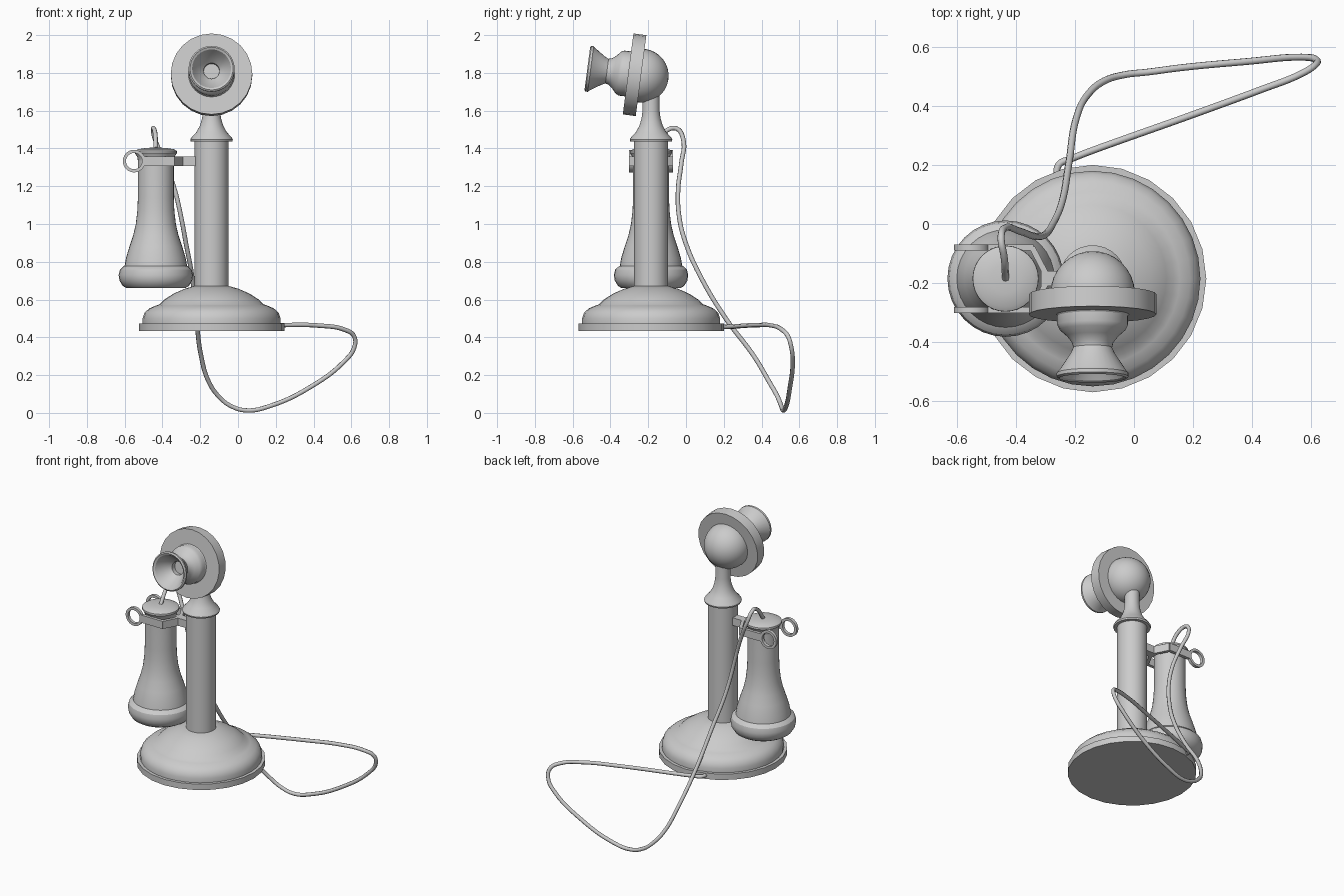
import bpy
import bmesh
import math
from mathutils import Matrix, Vector

default_cube = bpy.data.objects.get("Cube")
if default_cube:
    bpy.data.objects.remove(default_cube, do_unlink=True)

# One grey finish for every part
grey = bpy.data.materials.new("plain grey")
grey.use_nodes = True
grey.diffuse_color = (0.6, 0.6, 0.6, 1)
grey.node_tree.nodes["Principled BSDF"].inputs["Base Color"].default_value = grey.diffuse_color


def finish(obj, angle=30):
    """Give an object the shared material and shade it, keeping hard edges."""
    obj.data.materials.clear()
    obj.data.materials.append(grey)
    bpy.ops.object.select_all(action="DESELECT")
    obj.select_set(True)
    bpy.context.view_layer.objects.active = obj
    bpy.ops.object.shade_smooth_by_angle(angle=math.radians(angle))
    return obj


def add_mesh(name, bm):
    bmesh.ops.recalc_face_normals(bm, faces=bm.faces[:])
    mesh = bpy.data.meshes.new(name)
    bm.to_mesh(mesh)
    bm.free()
    obj = bpy.data.objects.new(name, mesh)
    bpy.context.collection.objects.link(obj)
    return obj


def lathe(name, profile, frame, sides=32):
    """Turn (radius, height) points around the z axis of the given frame."""
    bm = bmesh.new()
    verts = [bm.verts.new((r, 0, h)) for r, h in profile]
    edges = [bm.edges.new(pair) for pair in zip(verts, verts[1:])]
    bmesh.ops.spin(bm, geom=verts + edges, cent=(0, 0, 0), axis=(0, 0, 1),
                   angle=math.tau, steps=sides, use_duplicate=False)
    bmesh.ops.remove_doubles(bm, verts=bm.verts[:], dist=0.0005)
    bm.transform(frame)
    return finish(add_mesh(name, bm))


def box(name, start, end, width, height):
    """Level bar running between two points."""
    start, end = Vector(start), Vector(end)
    run = end - start
    bm = bmesh.new()
    bmesh.ops.create_cube(bm, size=1)
    bm.transform(Matrix.Translation((start + end) / 2)
                 @ Matrix.Rotation(math.atan2(run.y, run.x), 4, "Z")
                 @ Matrix.Diagonal((run.length, width, height, 1)))
    return finish(add_mesh(name, bm))


def tube(name, points, radius):
    """Round cord through the given points, turned into a mesh."""
    curve = bpy.data.curves.new(name + "_path", "CURVE")
    curve.dimensions = "3D"
    curve.resolution_u = 6
    curve.bevel_depth = radius
    curve.bevel_resolution = 2
    curve.use_fill_caps = True
    spline = curve.splines.new("BEZIER")
    spline.bezier_points.add(len(points) - 1)
    for knot, point in zip(spline.bezier_points, points):
        knot.co = point
        knot.handle_left_type = knot.handle_right_type = "AUTO"
    helper = bpy.data.objects.new(name + "_path", curve)
    bpy.context.collection.objects.link(helper)
    graph = bpy.context.evaluated_depsgraph_get()
    mesh = bpy.data.meshes.new_from_object(helper.evaluated_get(graph))
    bpy.data.objects.remove(helper, do_unlink=True)
    obj = bpy.data.objects.new(name, mesh)
    bpy.context.collection.objects.link(obj)
    return finish(obj, 50)


AXIS_X, AXIS_Y = -0.14, -0.185
stand = Matrix.Translation((AXIS_X, AXIS_Y, 0))

# Stand: stepped foot, column and flared collar with neck
lathe("base_flange", [(0, 0.433), (0.385, 0.433), (0.385, 0.472), (0, 0.472)], stand, 24)
lathe("base_dome", [(0.365, 0.47), (0.365, 0.5), (0.355, 0.53), (0.33, 0.553),
                    (0.295, 0.568), (0.275, 0.575), (0.25, 0.6), (0.2, 0.632),
                    (0.14, 0.658), (0.09, 0.672), (0, 0.672)], stand)
lathe("column", [(0, 0.66), (0.09, 0.66), (0.09, 1.44), (0, 1.44)], stand)
lathe("collar_and_neck", [(0, 1.437), (0.11, 1.437), (0.113, 1.447), (0.105, 1.46),
                          (0.08, 1.487), (0.062, 1.52), (0.05, 1.56), (0.045, 1.6),
                          (0.045, 1.7)], stand)

# Transmitter head, tipped slightly upward along its own axis
head = (Matrix.Translation((AXIS_X, -0.235, 1.785))
        @ Matrix.Rotation(math.radians(90 - 7.5), 4, "X"))
ball = [(0.143 * math.sin(a), -0.143 * math.cos(a))
        for a in (math.pi * i / 16 for i in range(17))]
lathe("head_ball", ball, head)
lathe("head_disc", [(0, 0.003), (0.216, 0.003), (0.216, 0.072), (0, 0.072)], head, 24)
lathe("mouthpiece", [(0.12, 0.06), (0.12, 0.108), (0.112, 0.124), (0.088, 0.145),
                     (0.07, 0.168), (0.066, 0.185), (0.075, 0.205), (0.115, 0.265),
                     (0.122, 0.272), (0.122, 0.284), (0.114, 0.29), (0.103, 0.284),
                     (0.085, 0.25), (0.06, 0.215), (0.042, 0.195), (0.042, 0.165),
                     (0, 0.165)], head)

# Receiver hanging beside the column
RX, RY = -0.435, -0.185
receiver = Matrix.Translation((RX, RY, 0))
lathe("receiver_bell_rim", [(0, 0.66), (0.155, 0.66), (0.175, 0.672), (0.192, 0.7),
                            (0.197, 0.73), (0.19, 0.758), (0.17, 0.777),
                            (0.155, 0.782), (0, 0.782)], receiver)
lathe("receiver_body", [(0.166, 0.775), (0.158, 0.82), (0.14, 0.88), (0.12, 0.94),
                        (0.106, 1.0), (0.098, 1.07), (0.095, 1.14), (0.095, 1.34)], receiver)
lathe("receiver_cap", [(0.095, 1.335), (0.098, 1.355), (0.112, 1.376), (0.111, 1.387),
                       (0.095, 1.396), (0.05, 1.403), (0, 1.405)], receiver)

# Forked hook: stem, then mirrored prongs ending in rings
HOOK_Z = 1.333
box("hook_stem", (-0.2, RY, HOOK_Z), (-0.315, RY, HOOK_Z), 0.05, 0.05)
for side, name in ((1, "rear"), (-1, "front")):
    prong_y = RY + side * 0.106
    box(name + "_hook_shoulder", (-0.29, RY, HOOK_Z),
        (-0.345, prong_y, HOOK_Z), 0.02, 0.05)
    box(name + "_hook_prong", (-0.34, prong_y, HOOK_Z),
        (-0.495, prong_y, HOOK_Z), 0.02, 0.05)
    ring_frame = (Matrix.Translation((-0.55, prong_y, HOOK_Z))
                  @ Matrix.Rotation(math.pi / 2, 4, "X"))
    lathe(name + "_hook_ring", [(0.043, -0.01), (0.06, -0.01), (0.06, 0.01),
                                (0.043, 0.01), (0.043, -0.01)], ring_frame, 24)

# Cord looping from the receiver cap down and back to the foot
cord_points = [
    (RX, RY, 1.4), (-0.44, -0.11, 1.49), (-0.45, -0.05, 1.505), (-0.44, -0.015, 1.45),
    (-0.385, -0.025, 1.32), (-0.335, -0.042, 1.18), (-0.3, -0.035, 1.03),
    (-0.275, 0, 0.895), (-0.245, 0.07, 0.735), (-0.22, 0.21, 0.5), (-0.195, 0.36, 0.3),
    (-0.155, 0.44, 0.165), (-0.1, 0.485, 0.085), (-0.035, 0.505, 0.035),
    (0.05, 0.515, 0.013), (0.165, 0.53, 0.035), (0.38, 0.55, 0.135),
    (0.565, 0.565, 0.275), (0.615, 0.558, 0.345), (0.615, 0.54, 0.405),
    (0.565, 0.508, 0.44), (0.43, 0.455, 0.462), (0.24, 0.385, 0.465),
    (-0.215, 0.22, 0.455), (-0.255, 0.2, 0.455), (-0.26, 0.14, 0.455)]
tube("cord", cord_points, 0.012)
